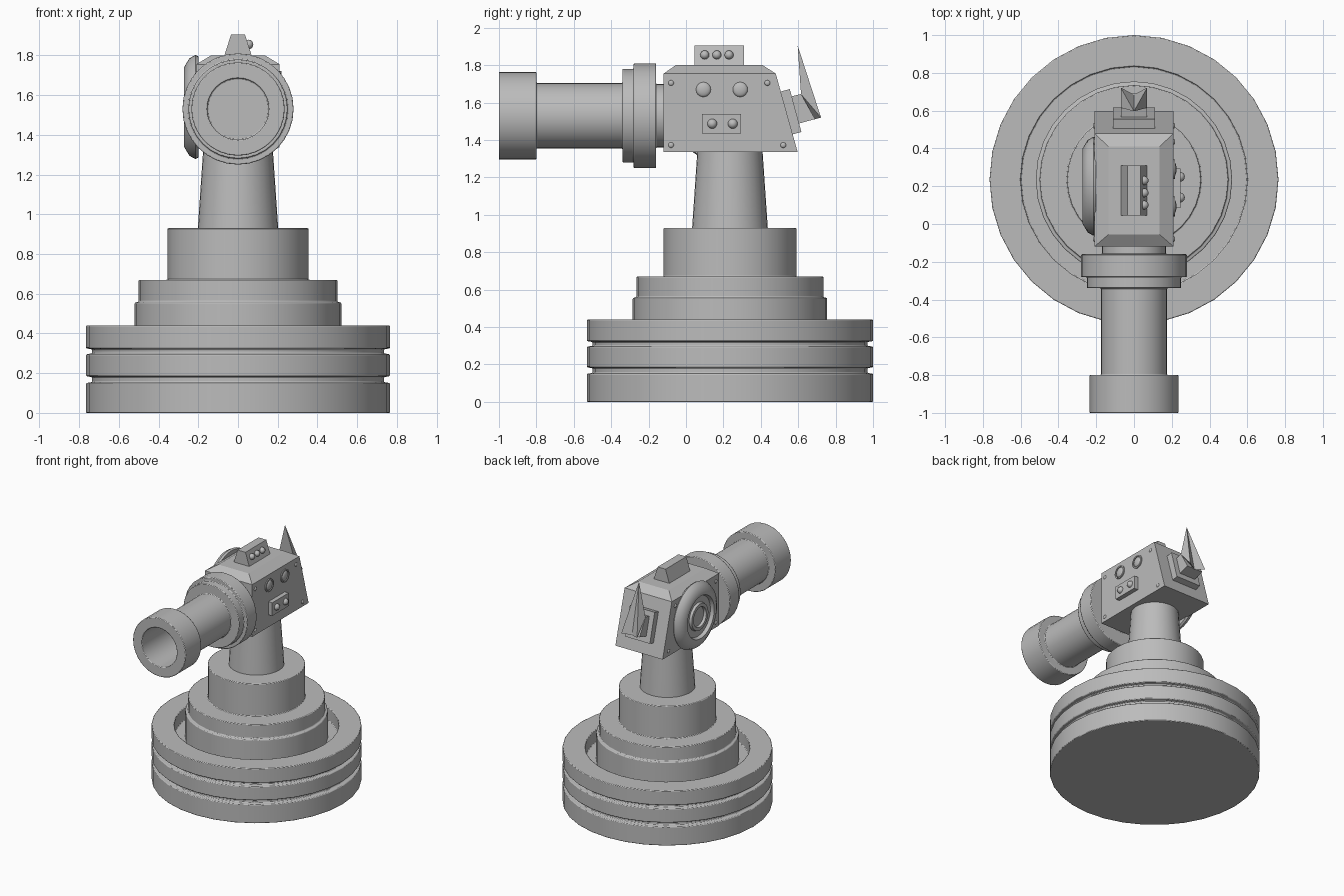
import bpy, bmesh, math
from mathutils import Matrix, Vector

cube = bpy.data.objects.get("Cube")
if cube:
    bpy.data.objects.remove(cube, do_unlink=True)

grey = bpy.data.materials.new("grey metal")
grey.use_nodes = True
colour = (0.5, 0.5, 0.5, 1)
grey.diffuse_color = colour
grey.node_tree.nodes["Principled BSDF"].inputs["Base Color"].default_value = colour


def finish(bm, name, smooth=False, bevel=0):
    bmesh.ops.recalc_face_normals(bm, faces=bm.faces)
    mesh = bpy.data.meshes.new(name)
    bm.to_mesh(mesh)
    bm.free()
    mesh.materials.append(grey)
    obj = bpy.data.objects.new(name, mesh)
    bpy.context.collection.objects.link(obj)
    if bevel:
        mod = obj.modifiers.new("soft rims", 'BEVEL')
        mod.width, mod.segments, mod.limit_method = bevel, 2, 'ANGLE'
        mod.angle_limit = math.radians(40)
    if smooth:
        bpy.ops.object.select_all(action='DESELECT')
        obj.select_set(True)
        bpy.context.view_layer.objects.active = obj
        bpy.ops.object.shade_smooth_by_angle(angle=math.radians(35))
    return obj


def lathe(name, profile, centre, direction, steps=32, bevel=0.0):
    """Spin a (radius, height) profile about a direction through centre."""
    bm = bmesh.new()
    verts = [bm.verts.new((r, 0, h)) for r, h in profile]
    edges = [bm.edges.new(pair) for pair in zip(verts, verts[1:])]
    bmesh.ops.spin(bm, geom=verts + edges, cent=(0, 0, 0), axis=(0, 0, 1),
                   angle=math.tau, steps=steps)
    bmesh.ops.remove_doubles(bm, verts=bm.verts, dist=1e-4)
    turn = Vector(direction).to_track_quat('Z', 'Y').to_matrix().to_4x4()
    bm.transform(Matrix.Translation(centre) @ turn)
    return finish(bm, name, True, bevel)


def hull(name, points):
    bm = bmesh.new()
    for p in points:
        bm.verts.new(p)
    bmesh.ops.convex_hull(bm, input=bm.verts)
    bmesh.ops.dissolve_limit(bm, angle_limit=0.01, verts=bm.verts, edges=bm.edges)
    return finish(bm, name)


def prism(name, outline, half):
    """Extrude a (y, z) outline to x = -half and +half."""
    return hull(name, [(s * half, y, z) for s in (-1, 1) for y, z in outline])


def knob(name, centre, direction, r, height):
    arc = [(r * math.cos(i * math.pi / 8), height * math.sin(i * math.pi / 8))
           for i in range(5)]
    return lathe(name, [(r, -0.01)] + arc[:4] + [(0, height)], centre, direction, 16)


# Grooved round base with a trough around the turntable
up, mid = (0, 0, 1), 0.235
lathe("base", [(0, 0), (.765, 0), (.765, .15), (.735, .155), (.735, .18),
               (.765, .185), (.765, .295), (.735, .30), (.735, .32), (.765, .325),
               (.765, .44), (.6, .44), (.6, .34), (0, .34)], (0, mid, 0), up, bevel=.005)
lathe("turntable", [(0, .33), (.52, .33), (.52, .555), (.5, .56), (.5, .67),
                    (.355, .67), (.355, .93), (0, .93)], (0, mid, 0), up, bevel=.005)
lathe("column", [(0, .92), (.203, .92), (.173, 1.36), (0, 1.36)], (0, mid, 0), up)

# Hollow barrel with muzzle and collars
lathe("barrel", [(0, .55), (.155, .55), (.155, 0), (.235, 0), (.235, .2),
                 (.175, .2), (.175, .66), (.25, .66), (.25, .72), (.28, .72),
                 (.28, .84), (.17, .84), (.17, .9), (0, .9)],
      (0, -1, 1.53), (0, 1, 0), bevel=.005)

# Head housing with sloped back and raised lid
prism("housing", [(-.12, 1.335), (-.12, 1.755), (.48, 1.755), (.597, 1.335)], .21)
hull("lid", [(s * w, y, z) for s in (-1, 1) for w, z, ends in
             ((.21, 1.755, (-.12, .48)), (.135, 1.8, (-.055, .41))) for y in ends])

# Top sensor block with its three lamps
hull("sensor_block", [(s * w, y, z) for s in (-1, 1) for y in (.045, .31)
                      for w, z in ((.07, 1.795), (.035, 1.905))])
for y in (.1, .165, .23):
    knob("sensor_lamp", (.053, y, 1.855), (1, 0, .3), .024, .024)

# Side control box, dials and rivets
box = [(.085, 1.435), (.295, 1.435), (.295, 1.54), (.085, 1.54)]
hull("control_box", [(x, y, z) for x in (.2, .245) for y, z in box])
for y in (.14, .25):
    knob("control_knob", (.245, y, 1.487), (1, 0, 0), .026, .024)
for y in (.093, .29):
    lathe("dial_ring", [(.052, -.01), (.052, .008), (.042, .008), (.042, -.01)],
          (.21, y, 1.67), (1, 0, 0), 24)
    knob("dial", (.21, y, 1.67), (1, 0, 0), .04, .015)
for side in (-1, 1):
    for y, z in ((-.08, 1.705), (.435, 1.705), (-.08, 1.373), (.52, 1.373)):
        knob("rivet", (side * .21, y, z), (side, 0, 0), .015, .008)

# Round side dish
lathe("side_dish", [(0, -.01), (.255, -.01), (.262, .005), (.245, .035), (.2, .062),
                    (.17, .062), (.16, .035), (.11, .035), (.105, .055), (.08, .055),
                    (.075, .035), (0, .035)], (-.21, .2, 1.54), (-1, 0, 0), 40)

# Rear plate, mount and swept spike
prism("rear_plate", [(.49, 1.655), (.555, 1.672), (.617, 1.443), (.55, 1.425)], .11)
prism("spike_mount", [(.56, 1.632), (.615, 1.646), (.69, 1.512), (.6, 1.487)], .07)
for s in (-1, 1):
    hull("spike_half", [(s * .07, .722, 1.52), (0, .685, 1.51), (s * .07, .615, 1.645),
                        (0, .615, 1.645), (0, .597, 1.905)])
